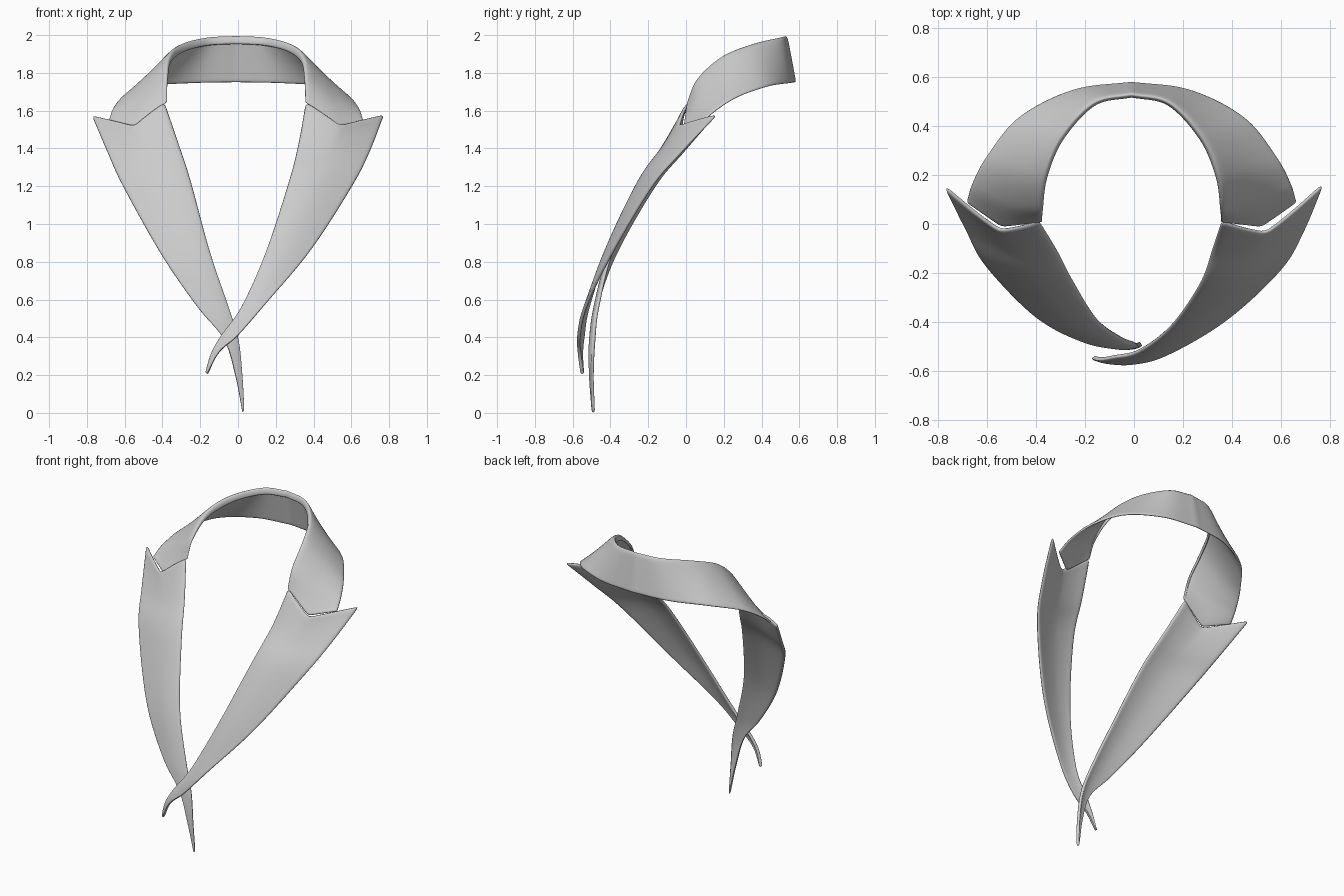
import bpy
import math
from mathutils import Vector

cube = bpy.data.objects.get("Cube")
if cube:
    bpy.data.objects.remove(cube, do_unlink=True)

# One plain cloth colour
cloth = bpy.data.materials.new("grey_cloth")
cloth.use_nodes = True
colour = (0.6, 0.6, 0.6, 1.0)
cloth.diffuse_color = colour
cloth.node_tree.nodes["Principled BSDF"].inputs["Base Color"].default_value = colour


def sample(points, t):
    """Smooth curve through the points, t from 0 to 1."""
    pts = [Vector(p) for p in points]
    s = t * (len(pts) - 1)
    i = min(int(s), len(pts) - 2)
    f = s - i
    b, c = pts[i], pts[i + 1]
    a = pts[i - 1] if i > 0 else b * 2 - c
    d = pts[i + 2] if i + 2 < len(pts) else c * 2 - b
    return b + (c - a) * (f / 2) + (a * 2 - b * 5 + c * 4 - d) * (f * f / 2) \
        + (b * 3 - a - c * 3 + d) * (f ** 3 / 2)


def ribbon(name, inner, outer, notch, bulge, thickness, lip=0.0, mirror_x=None,
           rows=44, cols=12):
    """Curved strip between two edges, with a notched first end."""
    start, end, notch = Vector(inner[0]), Vector(outer[0]), Vector(notch)
    span = end - start
    kink = round((notch - start).dot(span) / span.length_squared * cols) / cols
    dip = notch - start.lerp(end, kink)
    verts, faces = [], []
    for r in range(rows + 1):
        u = r / rows
        a, b = sample(inner, u), sample(outer, u)
        along = sample(inner, min(u + 0.01, 1)) - sample(inner, max(u - 0.01, 0))
        normal = along.cross(b - a).normalized()
        if normal.dot(Vector((a.x + b.x, a.y + b.y, 0.5))) < 0:
            normal.negate()
        line = []
        if lip:
            # Inside of the fold, fading out towards the notch
            fade = min(1, u * 2) * lip
            centre = Vector((-a.x, -a.y, 0)).normalized()
            for k in (1, 0.5):
                line.append(a + centre * fade * 0.15 * math.sqrt(k) + Vector((0, 0, -fade * k)))
        for c in range(cols + 1):
            v = c / cols
            tent = v / kink if v < kink else (1 - v) / (1 - kink)
            p = a.lerp(b, v) + dip * tent * (1 - u) ** 6
            p += normal * math.sin(math.pi * v ** 0.8) * bulge * (b - a).length
            line.append(p)
        if mirror_x is not None:
            line = [p - Vector((mirror_x, 0, 0)) for p in line]
            if r == rows:
                # Last row lies exactly on the mirror plane
                line = [Vector((0, p.y, p.z)) for p in line]
        width = len(line)
        verts += line
    for r in range(rows):
        for c in range(width - 1):
            i = r * width + c
            faces.append((i, i + 1, i + width + 1, i + width))
    mesh = bpy.data.meshes.new(name)
    mesh.from_pydata(verts, [], faces)
    mesh.materials.append(cloth)
    obj = bpy.data.objects.new(name, mesh)
    bpy.context.collection.objects.link(obj)
    if mirror_x is not None:
        obj.location.x = mirror_x
        obj.modifiers.new("mirror", 'MIRROR').use_clip = True
    solid = obj.modifiers.new("cloth_thickness", 'SOLIDIFY')
    solid.thickness = thickness
    solid.offset = 0
    soft = obj.modifiers.new("soft_edges", 'SUBSURF')
    soft.levels = soft.render_levels = 1
    bpy.ops.object.select_all(action='DESELECT')
    obj.select_set(True)
    bpy.context.view_layer.objects.active = obj
    bpy.ops.object.shade_smooth()


# Right lapel, passing underneath
ribbon("right_lapel",
       [(-.388, .015, 1.645), (-.315, -.105, 1.43), (-.25, -.23, 1.23), (-.15, -.39, .86),
        (-.05, -.465, .56), (0, -.485, .39), (.02, -.495, .2), (.03, -.49, .01)],
       [(-.775, .155, 1.575), (-.692, -.015, 1.38), (-.61, -.165, 1.2), (-.405, -.375, .835),
        (-.215, -.475, .56), (-.075, -.505, .39), (-.015, -.505, .2), (.024, -.49, 0)],
       (-.54, 0, 1.51), 0.065, 0.018)

# Left lapel, crossing over the front
ribbon("left_lapel",
       [(.358, .015, 1.645), (.32, -.1, 1.43), (.27, -.24, 1.23), (.15, -.415, .86),
        (.02, -.515, .56), (-.085, -.54, .41), (-.14, -.55, .31), (-.168, -.545, .21)],
       [(.775, .165, 1.58), (.697, -.025, 1.38), (.605, -.18, 1.2), (.385, -.385, .86),
        (.14, -.53, .57), (0, -.568, .41), (-.1, -.565, .32), (-.162, -.55, .205)],
       (.53, -.01, 1.51), 0.065, 0.018)

# Turned-down collar, half of it mirrored across the back of the neck
ribbon("collar",
       [(-.383, .01, 1.64), (-.381, .065, 1.77), (-.365, .195, 1.888), (-.3, .35, 1.952),
        (-.165, .495, 1.988), (-.01, .53, 1.997)],
       [(-.685, .09, 1.545), (-.66, .17, 1.61), (-.6, .28, 1.675), (-.47, .435, 1.728),
        (-.25, .545, 1.745), (-.01, .577, 1.75)],
       (-.54, -.01, 1.515), 0.003, 0.014, lip=0.045, mirror_x=-.01)
